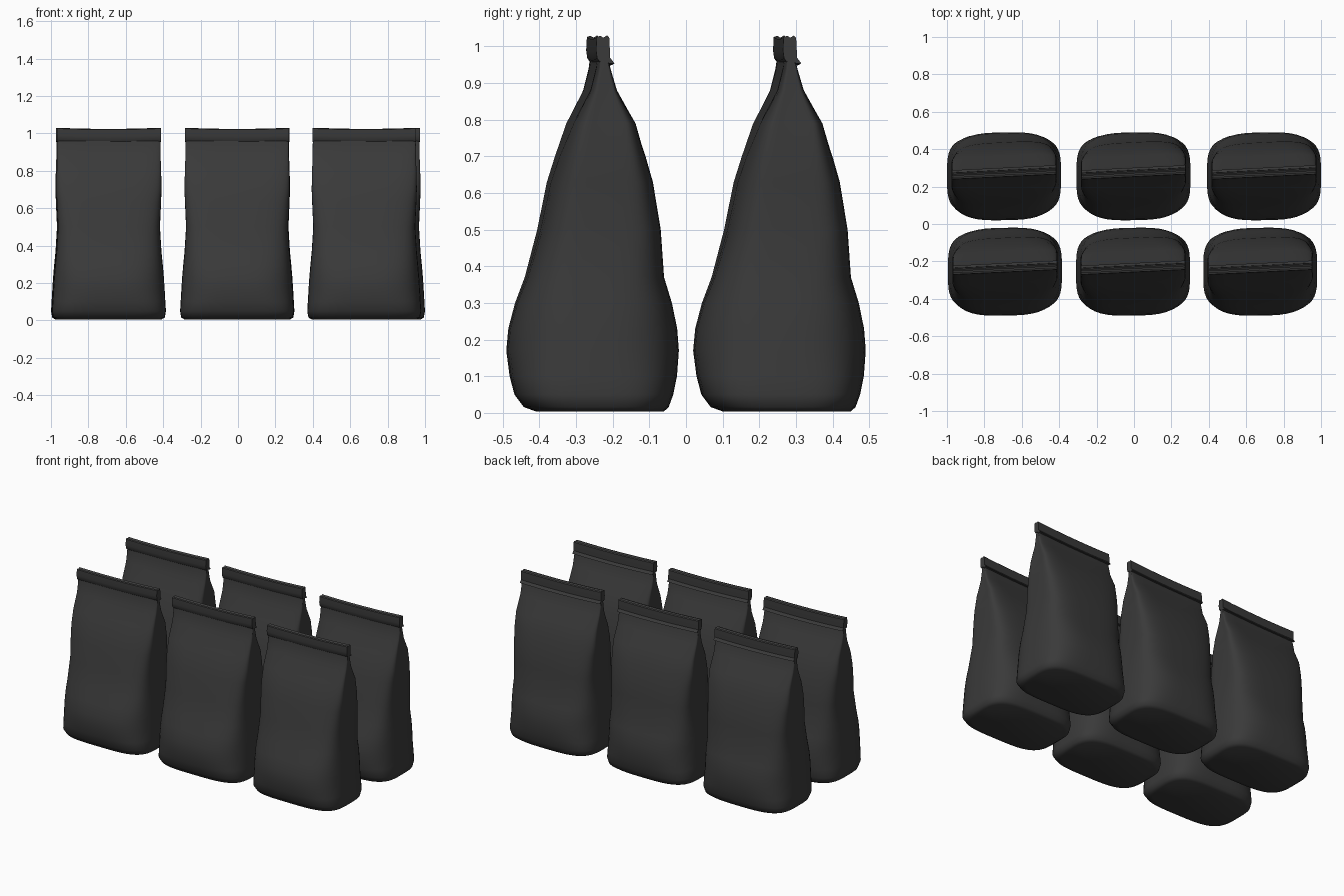
import bpy, bmesh, math

cube = bpy.data.objects.get("Cube")
if cube:
    bpy.data.objects.remove(cube, do_unlink=True)

foil = bpy.data.materials.new("charcoal foil")
foil.use_nodes = True
foil.diffuse_color = (0.042, 0.042, 0.042, 1)
foil.node_tree.nodes["Principled BSDF"].inputs["Base Color"].default_value = foil.diffuse_color

# Pouch sections: height, half width, front y, back y, squareness
SECTIONS = [
    (0.004, 0.28, -0.155, 0.195, 3.3), (0.016, 0.299, -0.188, 0.208, 3.7),
    (0.05, 0.305, -0.213, 0.22, 3.8), (0.1, 0.302, -0.226, 0.23, 3.4),
    (0.17, 0.298, -0.235, 0.235, 3.1), (0.23, 0.294, -0.229, 0.23, 3.2),
    (0.3, 0.288, -0.21, 0.215, 3.5), (0.37, 0.281, -0.183, 0.193, 4),
    (0.5, 0.273, -0.148, 0.183, 5), (0.63, 0.28, -0.122, 0.162, 6),
    (0.7, 0.285, -0.1, 0.142, 7), (0.79, 0.285, -0.068, 0.115, 8),
    (0.88, 0.281, -0.019, 0.06, 8), (0.94, 0.279, -0.002, 0.04, 8),
    (0.975, 0.277, 0.004, 0.03, 8)]
# Rolled closure outline: y, z
ROLL = [(-0.001, 0.968), (0.006, 0.958), (0.014, 0.963), (0.034, 0.953),
        (0.046, 0.954), (0.034, 0.97), (0.034, 0.985), (0.032, 1.024),
        (0.026, 1.03), (0.016, 1.024), (0.008, 1.029), (-0.002, 1.026),
        (-0.004, 0.99)]
AROUND = 48


def loft(bm, rings):
    """Skin closed rings of equal length and cap both ends."""
    loops = [[bm.verts.new(p) for p in ring] for ring in rings]
    for a, b in zip(loops, loops[1:]):
        for i in range(len(a)):
            j = (i + 1) % len(a)
            bm.faces.new((a[i], a[j], b[j], b[i]))
    bm.faces.new(loops[0][::-1])
    bm.faces.new(loops[-1])


def power(v, n):
    return math.copysign(abs(v) ** (2 / n), v)


def section(z, half, front, back, n):
    ring = []
    for i in range(AROUND):
        a = math.tau * (i + 0.5) / AROUND
        u, v = power(math.cos(a), n), power(math.sin(a), n)
        # Panels bow outward between the side seams in the upper half
        bow = 1 - 0.15 * u * u * min(1, max(0, (z - 0.3) / 0.4))
        x, y = u * half, (front + back) / 2 + bow * v * (back - front) / 2
        # Side gussets fold slightly inward near the neck
        tuck = max(0, 1 - abs(z - 0.82) / 0.22)
        x -= math.copysign(0.015 * tuck * (1 - abs(v)) * abs(u), x)
        # Soft creases hanging from the closure
        crease = max(0, 1 - abs(z - 0.84) / 0.14)
        y -= math.copysign(0.006, v) * crease * math.exp(-((x - 0.15) / 0.03) ** 2)
        # The upper bag leans back toward its left seam
        y += 0.05 * x * min(1, z / 0.5)
        ring.append((x, y, z))
    return ring


def mesh_from(name, rings, angle):
    bm = bmesh.new()
    loft(bm, rings)
    bmesh.ops.recalc_face_normals(bm, faces=bm.faces)
    for f in bm.faces:
        f.smooth = True
    for e in bm.edges:
        e.smooth = e.calc_face_angle(0) < math.radians(angle)
    mesh = bpy.data.meshes.new(name)
    bm.to_mesh(mesh)
    bm.free()
    mesh.materials.append(foil)
    return mesh


pouch = mesh_from("pouch", [section(*s) for s in SECTIONS], 50)

# Closure sags a little between its ends
roll_rings = []
for k in range(13):
    t = k / 6 - 1
    sag = 0.006 * (1 - t * t)
    roll_rings.append([(0.278 * t, y + 0.0135 * t, z - sag) for y, z in ROLL])
roll = mesh_from("rolled_closure", roll_rings, 30)

# Two rows of three bags
for row, y, columns in (("front", -0.255, (-0.69, -0.005, 0.675)),
                        ("back", 0.255, (-0.695, -0.003, 0.695))):
    for place, x in zip(("right", "middle", "left"), columns):
        for part, mesh in (("pouch", pouch), ("rolled_closure", roll)):
            ob = bpy.data.objects.new(f"{row}_{place}_{part}", mesh)
            ob.location = (x, y, 0)
            bpy.context.collection.objects.link(ob)
